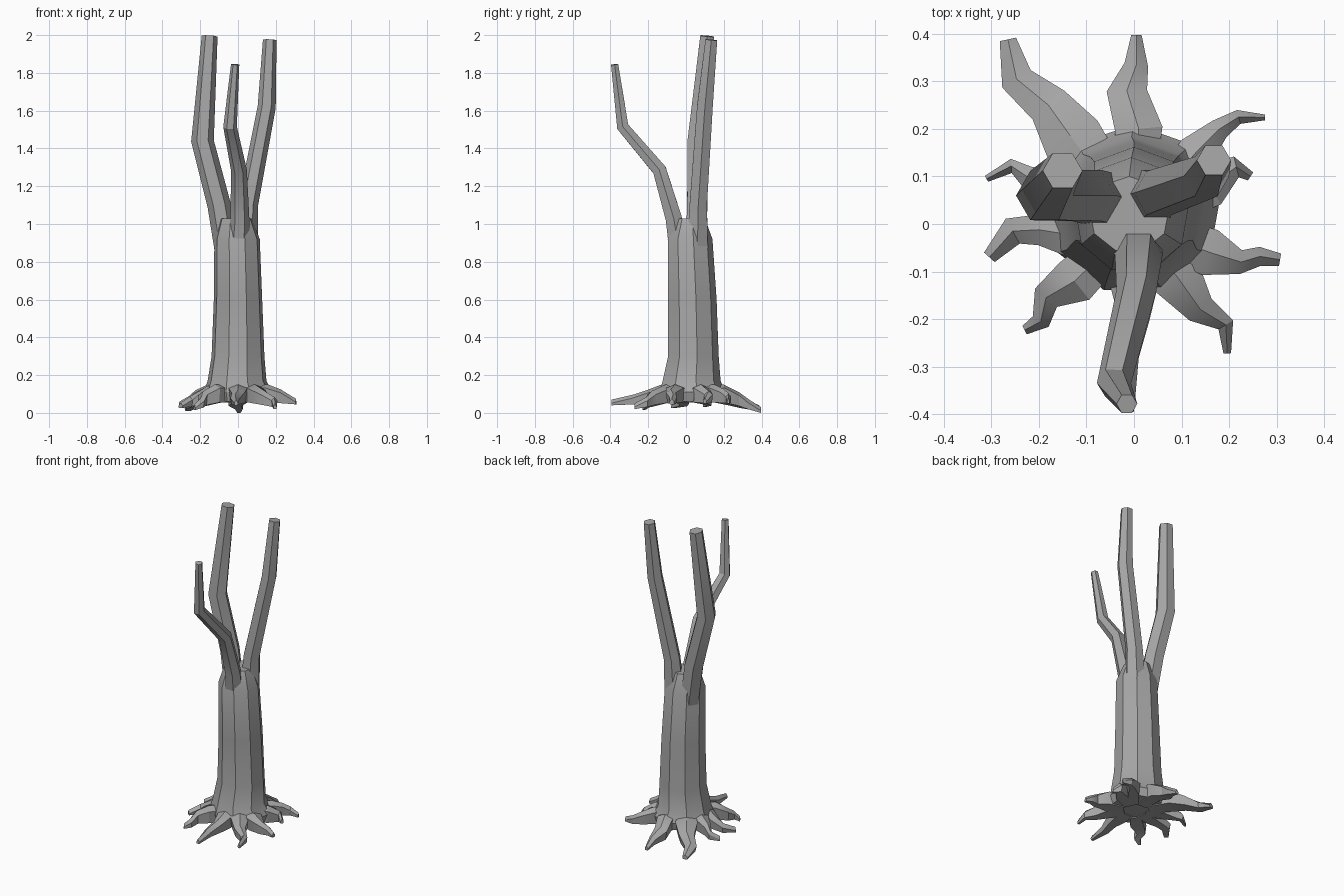
import bpy, bmesh, math
from mathutils import Vector

cube = bpy.data.objects.get("Cube")
if cube:
    bpy.data.objects.remove(cube, do_unlink=True)

bark = bpy.data.materials.new("grey_bark")
bark.use_nodes = True
GREY = (0.38, 0.38, 0.38, 1)
bark.diffuse_color = GREY
bsdf = bark.node_tree.nodes["Principled BSDF"]
bsdf.inputs["Base Color"].default_value = GREY
bsdf.inputs["Roughness"].default_value = 0.9


def loft(name, rings):
    """Skin a list of equal-sized rings and cap both ends."""
    bm = bmesh.new()
    loops = [[bm.verts.new(p) for p in ring] for ring in rings]
    n = len(loops[0])
    for a, b in zip(loops, loops[1:]):
        for i in range(n):
            j = (i + 1) % n
            bm.faces.new((a[i], a[j], b[j], b[i]))
    bm.faces.new(loops[0][::-1])
    bm.faces.new(loops[-1])
    bmesh.ops.recalc_face_normals(bm, faces=bm.faces)
    mesh = bpy.data.meshes.new(name)
    bm.to_mesh(mesh)
    bm.free()
    mesh.materials.append(bark)
    obj = bpy.data.objects.new(name, mesh)
    bpy.context.collection.objects.link(obj)
    bpy.ops.object.select_all(action='DESELECT')
    obj.select_set(True)
    bpy.context.view_layer.objects.active = obj
    bpy.ops.object.shade_smooth_by_angle(angle=math.radians(28))
    return obj


def trunk(name, sections, sides=9):
    rings = []
    for cx, cy, z, rx, ry in sections:
        angles = [math.tau * (i + 0.25) / sides for i in range(sides)]
        rings.append([(cx + rx * math.cos(a), cy + ry * math.sin(a), z) for a in angles])
    return loft(name, rings)


def branch(name, path, sides=6):
    """Faceted tube through (x, y, z, radius) points."""
    pts = [Vector(p[:3]) for p in path]
    rings = []
    for i, p in enumerate(pts):
        t = (pts[min(i + 1, len(pts) - 1)] - pts[max(i - 1, 0)]).normalized()
        u = (Vector((1, 0, 0)) - t * t.x).normalized()
        v = t.cross(u)
        r = path[i][3]
        rings.append([p + r * (u * math.cos(a) + v * math.sin(a))
                      for a in (math.tau * k / sides for k in range(sides))])
    return loft(name, rings)


def root(name, path, tip):
    """Flat-bottomed, ridged root through (x, y, width), sinking to height tip."""
    x, y, w = path[0]
    path = [(x * 0.4, y * 0.4, w * 0.8)] + path
    pts = [Vector((p[0], p[1], 0)) for p in path]
    last = len(pts) - 1
    rings = []
    for i, p in enumerate(pts):
        t = (pts[min(i + 1, last)] - pts[max(i - 1, 0)]).normalized()
        side = Vector((-t.y, t.x, 0)) * path[i][2] / 2
        f = max(0, i - 1) / (last - 1)
        top = 0.14 + (tip + 0.02 - 0.14) * f
        low = 0.055 + (tip - 0.055) * f
        up = Vector((0, 0, 1))
        rings.append([p - side * 0.8 + up * low, p + side * 0.8 + up * low,
                      p + side + up * (top - 0.008), p + up * (top + 0.01),
                      p - side + up * (top - 0.008)])
    return loft(name, rings)


# Trunk with flared foot
trunk("trunk", [
    (0, 0.03, 0.06, 0.165, 0.165),
    (0, 0.03, 0.11, 0.185, 0.18),
    (-0.005, 0.025, 0.17, 0.158, 0.158),
    (0, 0.035, 0.3, 0.142, 0.138),
    (0, 0.03, 0.6, 0.13, 0.132),
    (-0.005, 0.018, 0.92, 0.122, 0.122),
    (-0.01, 0.02, 1.03, 0.085, 0.08),
])

# Three main limbs
branch("right_limb", [(-0.06, 0.05, 0.85, 0.062), (-0.1, 0.06, 1.1, 0.062),
                      (-0.188, 0.06, 1.44, 0.06), (-0.15, 0.112, 1.995, 0.042)])
branch("left_limb", [(0.04, 0.06, 0.85, 0.065), (0.053, 0.065, 1.1, 0.053),
                     (0.152, 0.1, 1.62, 0.048), (0.168, 0.134, 1.975, 0.036)])
branch("front_limb", [(0, -0.035, 0.85, 0.06), (0.01, -0.065, 1.03, 0.05),
                      (0.005, -0.14, 1.285, 0.042), (-0.042, -0.335, 1.515, 0.036),
                      (-0.015, -0.378, 1.845, 0.022)])

# Spreading roots
ROOTS = {
    "back_right_root": ([(-0.13, 0.18, 0.13), (-0.18, 0.25, 0.09),
                         (-0.247, 0.305, 0.07), (-0.265, 0.388, 0.035)], 0.01),
    "back_root": ([(0.01, 0.2, 0.1), (-0.015, 0.28, 0.085),
                   (0.005, 0.335, 0.05), (0.005, 0.397, 0.022)], 0),
    "back_left_root": ([(0.13, 0.15, 0.08), (0.18, 0.2, 0.045),
                        (0.22, 0.225, 0.03), (0.275, 0.224, 0.012)], 0.05),
    "left_root": ([(0.16, 0.08, 0.09), (0.215, 0.12, 0.045), (0.245, 0.1, 0.02)], 0.05),
    "left_front_root": ([(0.16, -0.06, 0.1), (0.225, -0.08, 0.05),
                         (0.265, -0.068, 0.04), (0.307, -0.075, 0.026)], 0.045),
    "front_left_root": ([(0.09, -0.11, 0.11), (0.14, -0.18, 0.065),
                         (0.193, -0.212, 0.036), (0.196, -0.272, 0.016)], 0.02),
    "front_root": ([(0, -0.13, 0.1), (0, -0.2, 0.065), (-0.015, -0.28, 0.05),
                    (-0.01, -0.395, 0.02)], 0.04),
    "front_right_root": ([(-0.125, -0.12, 0.1), (-0.185, -0.155, 0.06),
                          (-0.196, -0.205, 0.04), (-0.23, -0.223, 0.02)], 0.015),
    "right_front_root": ([(-0.15, -0.02, 0.09), (-0.2, -0.012, 0.065),
                          (-0.255, -0.015, 0.06), (-0.304, -0.07, 0.03)], 0.025),
    "right_back_root": ([(-0.16, 0.07, 0.09), (-0.225, 0.1, 0.045),
                         (-0.258, 0.122, 0.03), (-0.31, 0.095, 0.014)], 0.03),
}
for name, (path, tip) in ROOTS.items():
    root(name, path, tip)
